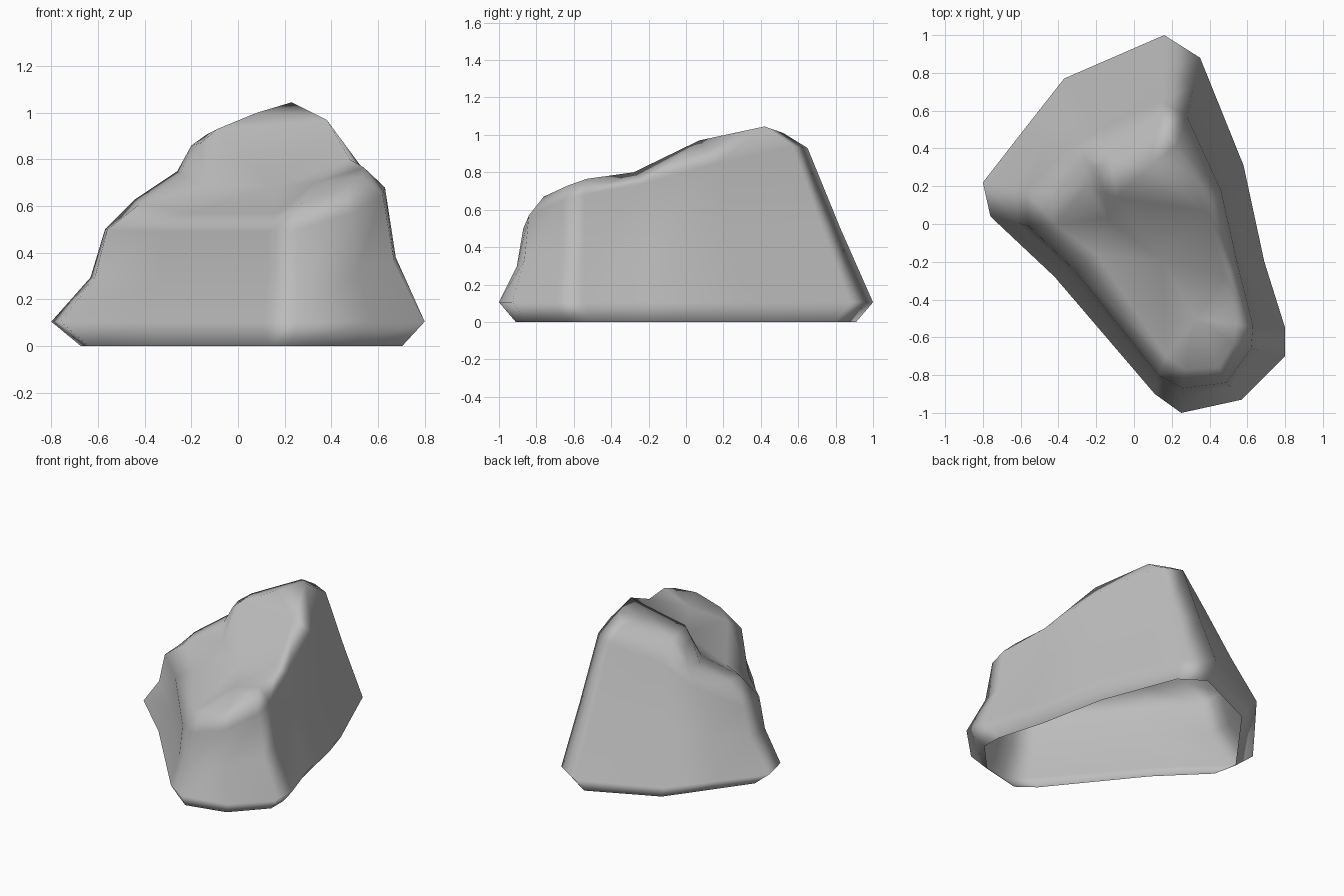
import bpy
import bmesh
from mathutils import Vector
from mathutils.geometry import delaunay_2d_cdt

cube = bpy.data.objects.get("Cube")
if cube:
    bpy.data.objects.remove(cube, do_unlink=True)


def make_material(name, colour):
    material = bpy.data.materials.new(name)
    material.use_nodes = True
    material.diffuse_color = colour
    material.node_tree.nodes["Principled BSDF"].inputs["Base Color"].default_value = colour
    return material


def flared(low, high):
    """Point halfway up the wall; every wall but the back one hollows inwards."""
    inward = .5 if low.y > .4 else .73
    point = low.lerp(high, inward)
    point.z = low.lerp(high, .48).z
    return point


def add_ring(bm, points):
    return [bm.verts.new(point) for point in points]


def bridge(bm, lower, upper):
    for i in range(len(lower)):
        j = (i + 1) % len(lower)
        bm.faces.new((lower[i], lower[j], upper[j], upper[i]))


# Widest outline of the boulder, anticlockwise from the back tip
outline = [(.16, 1), (-.37, .77), (-.59, .49), (-.8, .22), (-.76, .04),
           (-.42, -.28), (.11, -.9), (.25, -1), (.57, -.93), (.8, -.7),
           (.8, -.55), (.69, -.2), (.58, .31), (.35, .88)]
skirt = [Vector((x, y, .105)) for x, y in outline]
base = [Vector((x * .86 + .015, y * .91, 0)) for x, y in outline]

# Upper edge of the walls, then the softened shoulder just inside it
rim = [Vector(p) for p in (
    (.14, .65, .93), (-.17, .5, .82), (-.36, .39, .65), (-.57, .18, .5),
    (-.56, -.01, .5), (-.31, -.25, .49), (.13, -.8, .49), (.26, -.87, .5),
    (.49, -.84, .57), (.62, -.66, .65), (.63, -.54, .68), (.55, -.22, .74),
    (.46, .18, .85), (.28, .57, .94))]
shoulder = [Vector(p) for p in (
    (.13, .52, 1.01), (-.13, .34, .91), (-.26, .35, .75), (-.44, .15, .63),
    (-.42, 0, .61), (-.2, -.16, .57), (.17, -.7, .57), (.27, -.77, .61),
    (.45, -.76, .67), (.53, -.63, .73), (.54, -.53, .765), (.48, -.28, .8),
    (.38, .07, .97), (.23, .42, 1.045))]

# Crown: brow of the upper step, its foot, and the sloping front ledge
crown = [Vector(p) for p in (
    (-.2, .29, .86), (-.16, .17, .87), (-.09, .14, .93), (.08, .3, 1),
    (-.25, .2, .73), (-.14, .03, .69), (.15, -.2, .68), (.33, -.5, .7))]

# Walls, open underneath
bm = bmesh.new()
middle = [flared(low, high) for low, high in zip(skirt, rim)]
rings = [add_ring(bm, points) for points in (base, skirt, middle, rim, shoulder)]
for lower, upper in zip(rings, rings[1:]):
    bridge(bm, lower, upper)

# Stretch the crown surface across the top ring
top_verts = rings[-1] + add_ring(bm, crown)
flat = [vert.co.to_2d() for vert in top_verts]
boundary = list(range(len(shoulder)))
triangles = delaunay_2d_cdt(flat, [], [boundary], 1, 1e-5)[2]
for triangle in triangles:
    bm.faces.new([top_verts[i] for i in triangle])
bmesh.ops.recalc_face_normals(bm, faces=bm.faces)

# Worn stone is smooth all over
for face in bm.faces:
    face.smooth = True

# Boulder object with one stone colour
mesh = bpy.data.meshes.new("boulder")
bm.to_mesh(mesh)
bm.free()
boulder = bpy.data.objects.new("boulder", mesh)
bpy.context.collection.objects.link(boulder)
mesh.materials.append(make_material("grey stone", (.51, .51, .51, 1)))

# Let the broad walls dominate the shading over the narrow worn edges
weighting = boulder.modifiers.new("broad_face_shading", "WEIGHTED_NORMAL")
weighting.weight = 80
